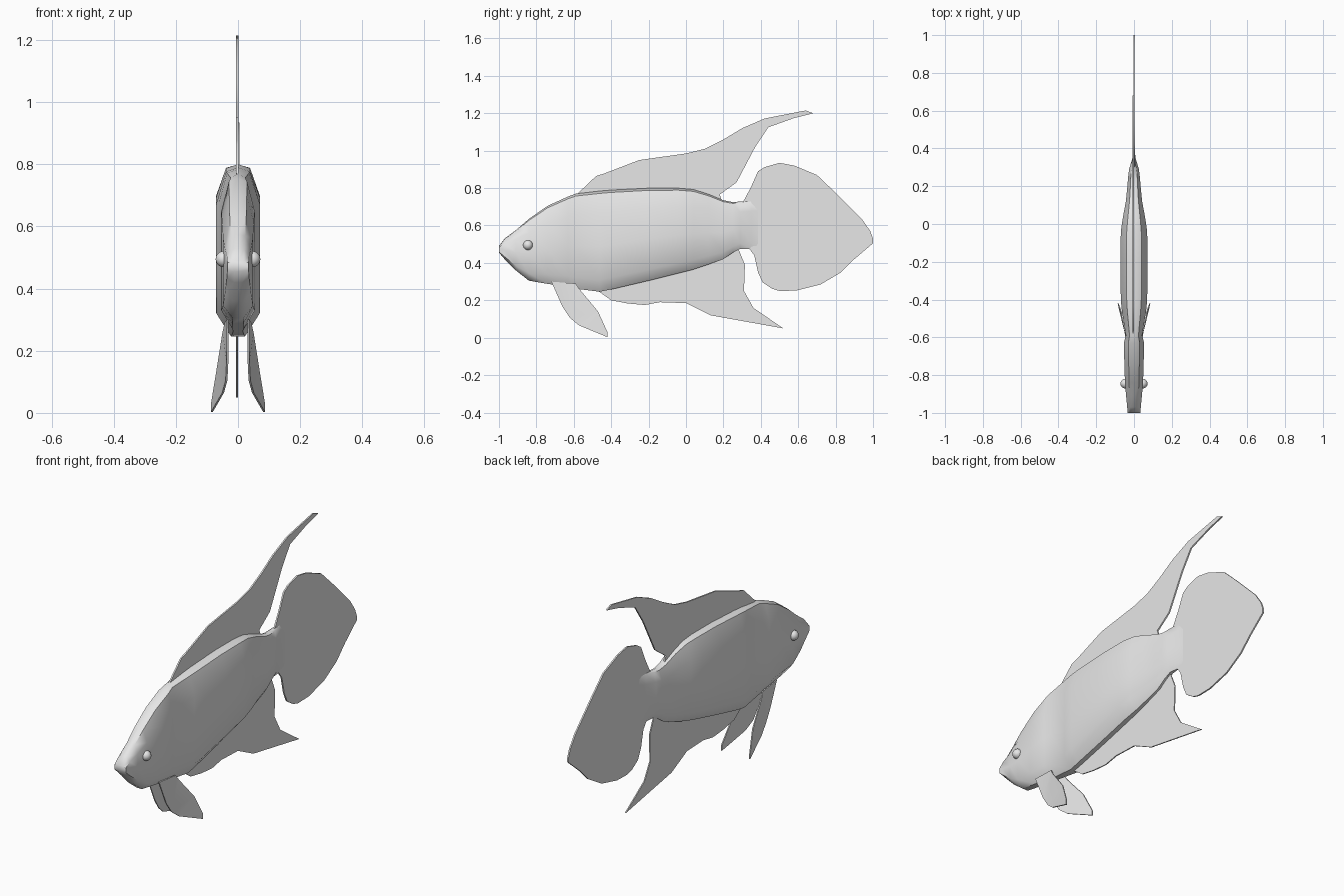
import bpy, bmesh, math
from mathutils import Matrix

if "Cube" in bpy.data.objects:
    bpy.data.objects.remove(bpy.data.objects["Cube"])

grey = bpy.data.materials.new("pale_grey")
grey.diffuse_color = (0.8, 0.8, 0.8, 1)
grey.use_nodes = True
grey.node_tree.nodes["Principled BSDF"].inputs["Base Color"].default_value = grey.diffuse_color


def finish(name, bm, angle=40):
    bmesh.ops.recalc_face_normals(bm, faces=bm.faces)
    me = bpy.data.meshes.new(name)
    bm.to_mesh(me)
    bm.free()
    me.materials.append(grey)
    ob = bpy.data.objects.new(name, me)
    bpy.context.collection.objects.link(ob)
    bpy.ops.object.select_all(action='DESELECT')
    ob.select_set(True)
    bpy.context.view_layer.objects.active = ob
    bpy.ops.object.shade_smooth_by_angle(angle=math.radians(angle))
    return ob


def sheet(name, outline, x=0.0, half=0.004, lean=None):
    """Thin fin from a (y, z) outline; lean gives x for each point."""
    bm = bmesh.new()
    xs = lean or [x] * len(outline)
    sides = [[bm.verts.new((px + s * half, y, z)) for px, (y, z) in zip(xs, outline)]
             for s in (-1, 1)]
    n = len(outline)
    caps = [bm.faces.new(sides[0]), bm.faces.new(sides[1][::-1])]
    for i in range(n):
        j = (i + 1) % n
        bm.faces.new((sides[0][i], sides[0][j], sides[1][j], sides[1][i]))
    bmesh.ops.recalc_face_normals(bm, faces=bm.faces)
    bmesh.ops.triangulate(bm, faces=caps)
    return finish(name, bm)


# Body: stations (y, bottom, top, half width) lofted from mouth to tail root
stations = [
    (-1.0, .455, .49, .034), (-.97, .42, .53, .036), (-.91, .36, .575, .042),
    (-.84, .305, .635, .048), (-.74, .288, .705, .051), (-.63, .272, .755, .054),
    (-.59, .262, .77, .043), (-.46, .246, .785, .064), (-.40, .258, .79, .070),
    (-.20, .305, .80, .071), (-.04, .345, .80, .070), (.04, .365, .793, .058),
    (.12, .392, .768, .043), (.20, .42, .735, .035), (.25, .455, .725, .031),
    (.29, .475, .728, .026), (.35, .475, .735, .008), (.41, .47, .74, .003)]
half_ring = [(0, 1), (.55, .975), (1, .78), (1, .45), (1, .12), (.35, 0)]
ring = half_ring + [(-a, b) for a, b in half_ring[:0:-1]]
bm = bmesh.new()
loops = [[bm.verts.new((a * w, y, lo + b * (hi - lo))) for a, b in ring]
         for y, lo, hi, w in stations]
for r0, r1 in zip(loops, loops[1:]):
    for i in range(len(ring)):
        j = (i + 1) % len(ring)
        bm.faces.new((r0[i], r0[j], r1[j], r1[i]))
bm.faces.new(loops[0])
bm.faces.new(loops[-1][::-1])
finish("body", bm, 50)

# Tail fin
sheet("tail_fin", [
    (.28, .70), (.31, .735), (.345, .80), (.385, .89), (.42, .912), (.50, .935),
    (.58, .92), (.70, .87), (.80, .775), (.94, .635), (.985, .57), (1, .53), (1, .505),
    (.90, .42), (.83, .35), (.72, .285), (.59, .252), (.50, .25), (.46, .262),
    (.41, .295), (.385, .35), (.365, .44), (.335, .48), (.28, .50)], x=.001)

# Dorsal fin
sheet("dorsal_fin", [
    (-.58, .77), (-.48, .865), (-.44, .877), (-.25, .95), (0, .985), (.10, 1.01),
    (.20, 1.06), (.30, 1.12), (.42, 1.172), (.64, 1.215), (.68, 1.20), (.58, 1.175),
    (.44, 1.125), (.37, 1.02), (.27, .83), (.18, .765), (.20, .71), (0, .75),
    (-.45, .74)], x=-.003)

# Anal fin
sheet("anal_fin", [
    (-.47, .25), (-.40, .20), (-.31, .183), (-.22, .175), (-.14, .19), (0, .185),
    (.13, .12), (.52, .05), (.36, .16), (.31, .25), (.315, .39), (.28, .475),
    (.20, .46), (0, .40), (-.40, .30)], x=-.003, half=.003)

# Pelvic fins and eyes, mirrored left and right
pelvic = [(-.72, .30), (-.66, .165), (-.62, .105), (-.57, .065), (-.42, .003),
          (-.42, .03), (-.47, .14), (-.57, .26), (-.59, .29)]
pelvic_x = [.033, .034, .037, .048, .084, .084, .066, .047, .04]
for s, side in ((1, "right"), (-1, "left")):
    sheet("pelvic_fin_" + side, pelvic, half=.003, lean=[s * v for v in pelvic_x])
    bm = bmesh.new()
    bmesh.ops.create_uvsphere(bm, u_segments=16, v_segments=10, radius=.026,
                              matrix=Matrix.Translation((s * .046, -.845, .495)))
    finish("eye_" + side, bm, 60)
